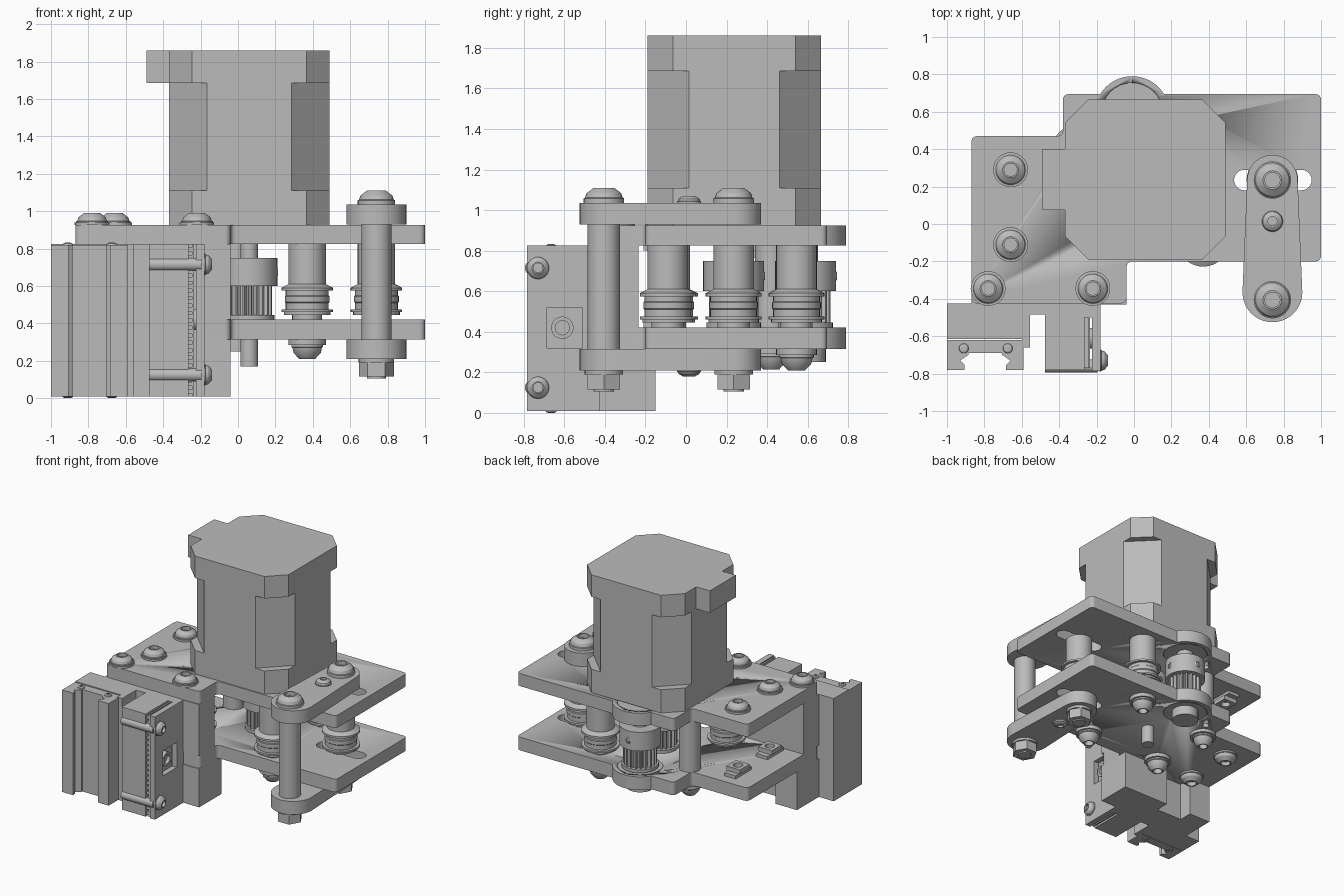
import bpy, bmesh
from math import sin, cos, pi, radians, hypot
from mathutils import Vector

if "Cube" in bpy.data.objects:
    bpy.data.objects.remove(bpy.data.objects["Cube"])

grey = bpy.data.materials.new("plain_grey")
grey.use_nodes = True
grey.diffuse_color = (0.5, 0.5, 0.5, 1)
grey.node_tree.nodes["Principled BSDF"].inputs["Base Color"].default_value = (0.5, 0.5, 0.5, 1)


def finish(name, bm, smooth=True):
    bmesh.ops.recalc_face_normals(bm, faces=bm.faces)
    mesh = bpy.data.meshes.new(name)
    bm.to_mesh(mesh)
    bm.free()
    mesh.materials.append(grey)
    ob = bpy.data.objects.new(name, mesh)
    bpy.context.collection.objects.link(ob)
    bpy.ops.object.select_all(action='DESELECT')
    ob.select_set(True)
    bpy.context.view_layer.objects.active = ob
    if smooth:
        bpy.ops.object.shade_smooth_by_angle(angle=radians(30))
    return ob


def prism(name, outline, z0, z1, smooth=True):
    bm = bmesh.new()
    face = bm.faces.new([bm.verts.new((p[0], p[1], z0)) for p in outline])
    ext = bmesh.ops.extrude_face_region(bm, geom=[face])
    top = [g for g in ext["geom"] if isinstance(g, bmesh.types.BMVert)]
    bmesh.ops.translate(bm, verts=top, vec=(0, 0, z1 - z0))
    return finish(name, bm, smooth)


def box(name, x0, x1, y0, y1, z0, z1):
    return prism(name, [(x0, y0), (x1, y0), (x1, y1), (x0, y1)], z0, z1, False)


def lathe(name, loc, profile, seg=32, turn=(0, 0, 0)):
    bm = bmesh.new()
    vs = [bm.verts.new((r, 0, z)) for r, z in profile]
    es = [bm.edges.new(pair) for pair in zip(vs, vs[1:])]
    bmesh.ops.spin(bm, geom=vs + es, cent=(0, 0, 0), axis=(0, 0, 1), angle=2 * pi, steps=seg)
    bmesh.ops.remove_doubles(bm, verts=bm.verts, dist=1e-5)
    ob = finish(name, bm)
    ob.location, ob.rotation_euler = loc, turn
    return ob


def cyl(name, x, y, z0, z1, r, seg=32):
    return lathe(name, (x, y, 0), [(0, z0), (r, z0), (r, z1), (0, z1)], seg)


def arc(cx, cy, r, a0, a1, n=12):
    return [(cx + r * cos(radians(a0 + (a1 - a0) * i / n)),
             cy + r * sin(radians(a0 + (a1 - a0) * i / n))) for i in range(n + 1)]


def rounded(points, r=0.035):
    """Round every corner of a polygon with a short curve."""
    out = []
    for i, p in enumerate(points):
        p = Vector(p)
        a = (Vector(points[i - 1]) - p).normalized() * r + p
        b = (Vector(points[(i + 1) % len(points)]) - p).normalized() * r + p
        for k in range(6):
            t = k / 5
            out.append(tuple(a * (1 - t) ** 2 + p * 2 * t * (1 - t) + b * t * t))
    return out


def cut(ob, cutters):
    for c in cutters:
        c.hide_render = True
        m = ob.modifiers.new("cut", 'BOOLEAN')
        m.operation, m.solver, m.object = 'DIFFERENCE', 'EXACT', c
        bpy.context.view_layer.objects.active = ob
        bpy.ops.object.modifier_apply(modifier=m.name)
        bpy.data.objects.remove(c)


def button_head(name, loc, r, h, turn=(0, 0, 0)):
    lathe(name, loc, [(0, 0), (r, 0), (r, h * .2), (r * .93, h * .25), (r * .85, h * .6),
                      (r * .5, h), (r * .4, h), (r * .4, h * .5), (0, h * .5)], 32, turn)


# Mounting plates with a rounded lug at the back
LUG = (-0.01, 0.59)
square = rounded([(-.87, -.425), (-.04, -.425), (-.04, -.2), (1, -.2), (1, .695),
                  (-.38, .695), (-.38, .47), (-.87, .47)])
outline = square[:30] + arc(*LUG, 0.2, 31.7, 148.3, 16) + square[30:]
for name, z0, z1 in (("upper_plate", .825, .925), ("lower_plate", .315, .42)):
    plate = prism(name, outline, z0, z1)
    slot = arc(.895, .235, .055, -90, 90) + arc(.59, .235, .055, 90, 270)
    cutters = [prism("slot_cutter", slot, z0 - .1, z1 + .1),
               cyl("bearing_cutter", *LUG, z0 - .1, z1 + .1, .165)]
    cutters += [cyl("hole_cutter", .06 + .31 * sx, .235 + .31 * sy, z0 - .1, z1 + .1, .025, 16)
                for sx in (-1, 1) for sy in (-1, 1)]
    cut(plate, cutters)
    cyl(name + "_bearing", *LUG, z0 + .01, z1 - .01, .165)

# Motor: chamfered caps, slimmer body and connector
def octagon(c):
    x0, x1, y0, y1 = -.37, .49, -.19, .665
    return [(x0 + c, y0), (x1 - c, y0), (x1, y0 + c), (x1, y1 - c),
            (x1 - c, y1), (x0 + c, y1), (x0, y1 - c), (x0, y0 + c)]

prism("motor_front_cap", octagon(.125), .925, 1.11, False)
prism("motor_body", octagon(.205), 1.11, 1.685, False)
prism("motor_rear_cap", octagon(.125), 1.685, 1.86, False)
box("motor_connector", -.49, -.37, .075, .4, 1.685, 1.86)
cyl("motor_shaft", .06, .235, .17, .925, .047)

# Toothed pulleys
for name, x, y in (("motor_pulley", .06, .235), ("output_pulley", *LUG)):
    teeth = []
    for i in range(80):
        a, r = 2 * pi * i / 80, .122 if i % 4 < 2 else .1
        teeth.append((x + r * cos(a), y + r * sin(a)))
    prism(name + "_teeth", teeth, .44, .6, False)
    cyl(name + "_flange", x, y, .42, .445, .135)
    cyl(name + "_hub", x, y, .6, .75, .15, 40)
    for turn in ((0, pi / 2, 0), (-pi / 2, 0, 0)):
        dx, dy = (.13, 0) if turn[1] else (0, .13)
        button_head(name + "_set_screw", (x + dx, y + dy, .675), .035, .025, turn)
cyl("output_shaft", *LUG, .3, .9, .06)
cyl("output_washer", *LUG, .25, .325, .1)

# Idlers: spacer, flanged roller and a screw from below
for x, y in ((.37, -.09), (.74, .235), (.37, .545), (-.3, -.08)):
    lathe("idler", (x, y, 0), [
        (0, .42), (.08, .42), (.08, .445), (.125, .445), (.125, .46), (.138, .46), (.138, .475),
        (.115, .475), (.115, .51), (.12, .515), (.12, .545), (.115, .55), (.115, .575),
        (.138, .575), (.138, .59), (.12, .6), (.1, .61), (.1, .825), (0, .825)])
    if x != .74:
        cyl("idler_washer", x, y, .285, .315, .1)
        button_head("idler_screw", (x, y, .29), .085, .08, (pi, 0, 0))

# Rear standoff between the plates
cyl("rear_standoff", -.33, .42, .42, .825, .08)
cyl("rear_standoff_washer", -.33, .42, .29, .315, .1)
button_head("rear_standoff_screw", (-.33, .42, .295), .08, .08, (pi, 0, 0))

# Plate screws and slot nuts
for x, y in ((-.66, .29), (-.66, -.11), (-.78, -.345), (-.22, -.345)):
    cyl("plate_washer", x, y, .925, .94, .093)
    button_head("plate_screw", (x, y, .935), .085, .055)
    if y > -.2:
        button_head("lower_plate_screw", (x, y, .315), .09, .065, (pi, 0, 0))
        for z, s in ((.42, 1), (.825, -1)):
            lo, mid, hi = z, z + .025 * s, z + .06 * s
            box("slot_nut_lip", x - .05, x + .05, y - .1, y + .1, min(lo, mid), max(lo, mid))
            nut = box("slot_nut", x - .06, x + .06, y - .06, y + .06, min(mid, hi), max(mid, hi))
            cut(nut, [cyl("nut_cutter", x, y, z - .1, z + .1, .035, 20)])

# Tensioner arms, post and bolts
arm = arc(.74, -.365, .16, 180, 360, 20) + arc(.74, .235, .135, 0, 180, 20)
prism("upper_arm", arm, .93, 1.035)
prism("lower_arm", arm, .21, .315)
cyl("arm_post", .74, -.405, .315, .93, .08)
for y in (-.405, .235):
    cyl("arm_washer", .74, y, 1.035, 1.05, .1)
    button_head("arm_bolt_head", (.74, y, 1.045), .1, .065)
    cyl("arm_nut_washer", .74, y, .19, .21, .095)
    cyl("arm_nut", .74, y, .115, .19, .093, 6)
    cyl("arm_bolt_end", .74, y, .105, .19, .05)
button_head("arm_middle_screw", (.74, .015, 1.035), .06, .035)
button_head("arm_lower_screw", (.74, .015, .21), .06, .03, (pi, 0, 0))

# Support blocks between and below the plates
box("upper_support", -.87, -.04, -.43, -.235, .42, .825)
box("lower_support", -.87, -.04, -.43, -.26, .01, .315)
box("lower_support_foot", -.45, -.04, -.26, -.15, .01, .315)
box("lower_support_end", -.87, -.68, -.26, -.15, .01, .315)

# Slide carriage: backing block and channel with inward notches
box("carriage_back", -1, -.555, -.615, -.425, .01, .825)
box("carriage_lip", -.6, -.555, -.66, -.615, .01, .825)
half = [(0, -.62), (.205, -.62), (.205, -.78), (.11, -.78), (.11, -.755),
        (.135, -.73), (.09, -.7), (.09, -.69), (0, -.69)]
channel = [(-.795 + x, y) for x, y in half[1:-1]] + [(-.795 - x, y) for x, y in half[-2:0:-1]]
prism("carriage", channel, .01, .82, False)
for x in (-.91, -.675):
    button_head("carriage_screw", (x, -.665, .82), .028, .012)
    button_head("carriage_lower_screw", (x, -.665, .01), .028, .01, (pi, 0, 0))

# Belt clamp: bridge, block, belt teeth and windowed cover
box("clamp_bridge", -.56, -.47, -.485, -.425, .01, .825)
box("clamp_block", -.475, -.265, -.78, -.425, .01, .825)
box("clamp_spine", -.27, -.18, -.5, -.425, .01, .825)
for i in range(20):
    z = .025 + i * .04
    box("belt_tooth", -.27, -.245, -.77, -.5, z, z + .022)
box("belt", -.247, -.235, -.77, -.5, .01, .825)
cover = box("clamp_cover", -.225, -.18, -.785, -.425, .01, .825)
cut(cover, [box("window_cutter", -.3, -.1, -.685, -.51, .32, .52)])
lathe("window_pin", (-.24, -.61, .42), [(0, 0), (.055, 0), (.055, .045), (.035, .045),
                                        (.035, .02), (0, .02)], 32, (0, pi / 2, 0))
for z in (.125, .715):
    button_head("clamp_screw", (-.185, -.73, z), .058, .045, (0, pi / 2, 0))
    lathe("clamp_bolt", (-.475, -.76, z), [(0, 0), (.035, 0), (.035, .28), (0, .28)],
          24, (0, pi / 2, 0))
